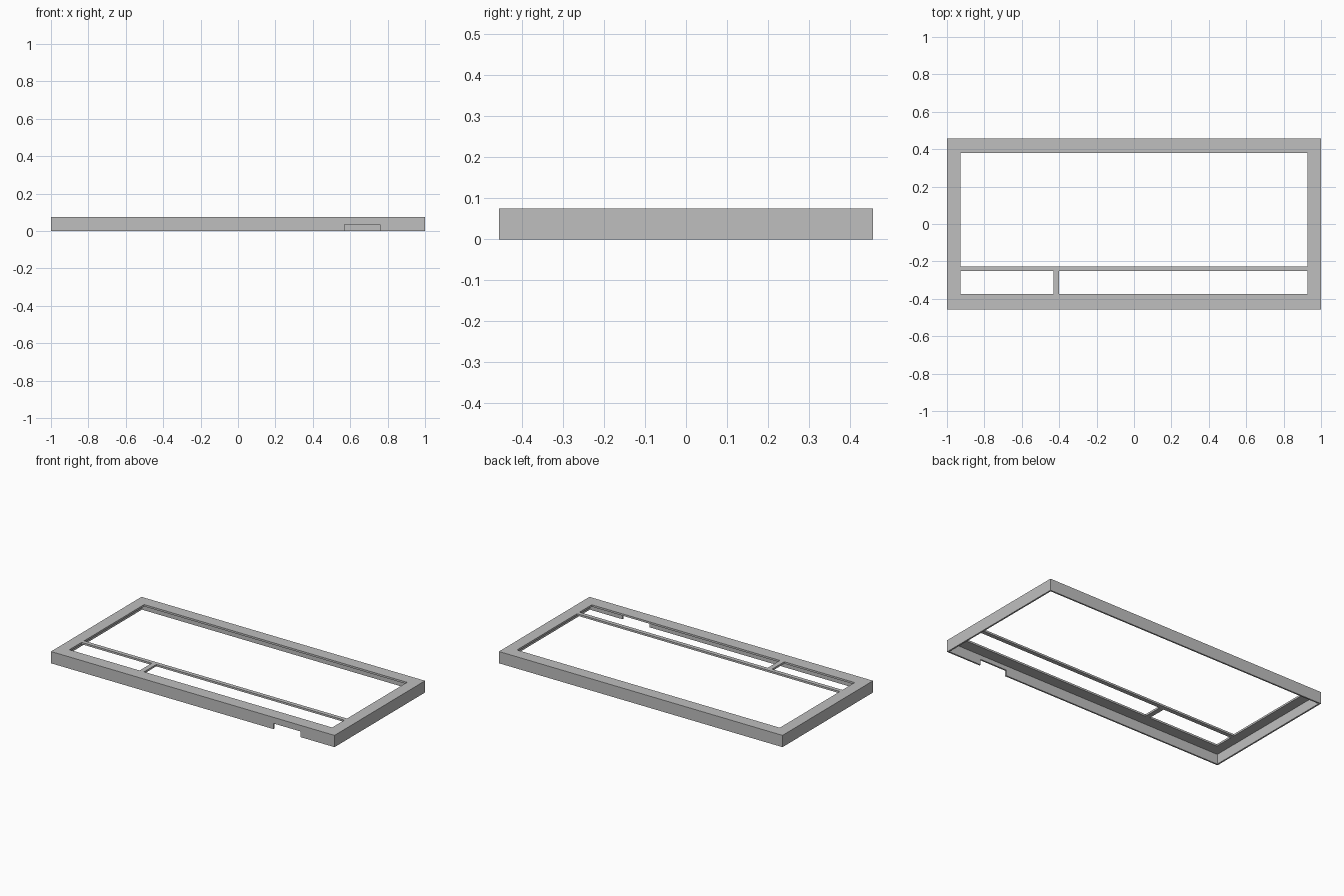
import bpy
import bmesh
from mathutils import Vector

if "Cube" in bpy.data.objects:
    bpy.data.objects.remove(bpy.data.objects["Cube"])

HALF_X, HALF_Y, HEIGHT = 1.0, 0.456, 0.075
WALL, PLATE = 0.01, 0.012
INNER_X = 0.927          # side edges of the openings
UNDER = HEIGHT - PLATE   # underside of the top plate


def box(name, x0, x1, y0, y1, z0, z1):
    """Axis-aligned box given by its limits."""
    bm = bmesh.new()
    bmesh.ops.create_cube(bm, size=1)
    size = Vector((x1 - x0, y1 - y0, z1 - z0))
    centre = Vector((x0 + x1, y0 + y1, z0 + z1)) / 2
    for v in bm.verts:
        v.co = Vector(a * b for a, b in zip(v.co, size)) + centre
    mesh = bpy.data.meshes.new(name)
    bm.to_mesh(mesh)
    bm.free()
    obj = bpy.data.objects.new(name, mesh)
    bpy.context.collection.objects.link(obj)
    return obj


grey = bpy.data.materials.new("light grey")
grey.diffuse_color = (0.52, 0.52, 0.52, 1)
grey.use_nodes = True
grey.node_tree.nodes["Principled BSDF"].inputs["Base Color"].default_value = grey.diffuse_color

# Bezel: a solid block that is hollowed from below
bezel = box("bezel_frame", -HALF_X, HALF_X, -HALF_Y, HALF_Y, 0, HEIGHT)
bezel.data.materials.append(grey)

cutters = [
    # Hollow underside, leaving thin walls and a top plate
    box("cavity_cutter", WALL - HALF_X, HALF_X - WALL,
        WALL - HALF_Y, HALF_Y - WALL, -0.1, UNDER),
    # Large main opening
    box("main_opening_cutter", -INNER_X, INNER_X, -0.226, 0.379, 0.03, 0.2),
    # Two strip openings, split by a short divider
    box("left_strip_cutter", -INNER_X, -0.431, -0.375, -0.252, 0.03, 0.2),
    box("right_strip_cutter", -0.4, INNER_X, -0.375, -0.252, 0.03, 0.2),
    # Notch in the lower edge of the front wall
    box("front_notch_cutter", 0.57, 0.76, -0.6, -0.42, -0.15, 0.036),
]
for cutter in cutters:
    cutter.hide_render = True
    mod = bezel.modifiers.new(cutter.name, 'BOOLEAN')
    mod.operation = 'DIFFERENCE'
    mod.solver = 'EXACT'
    mod.object = cutter

# Bake the cuts and clear away the cutters
bpy.context.view_layer.update()
graph = bpy.context.evaluated_depsgraph_get()
result = bpy.data.meshes.new_from_object(bezel.evaluated_get(graph))
bezel.modifiers.clear()
bezel.data = result
result.materials.clear()
result.materials.append(grey)
for poly in result.polygons:
    poly.material_index = 0
for cutter in cutters:
    bpy.data.objects.remove(cutter)
